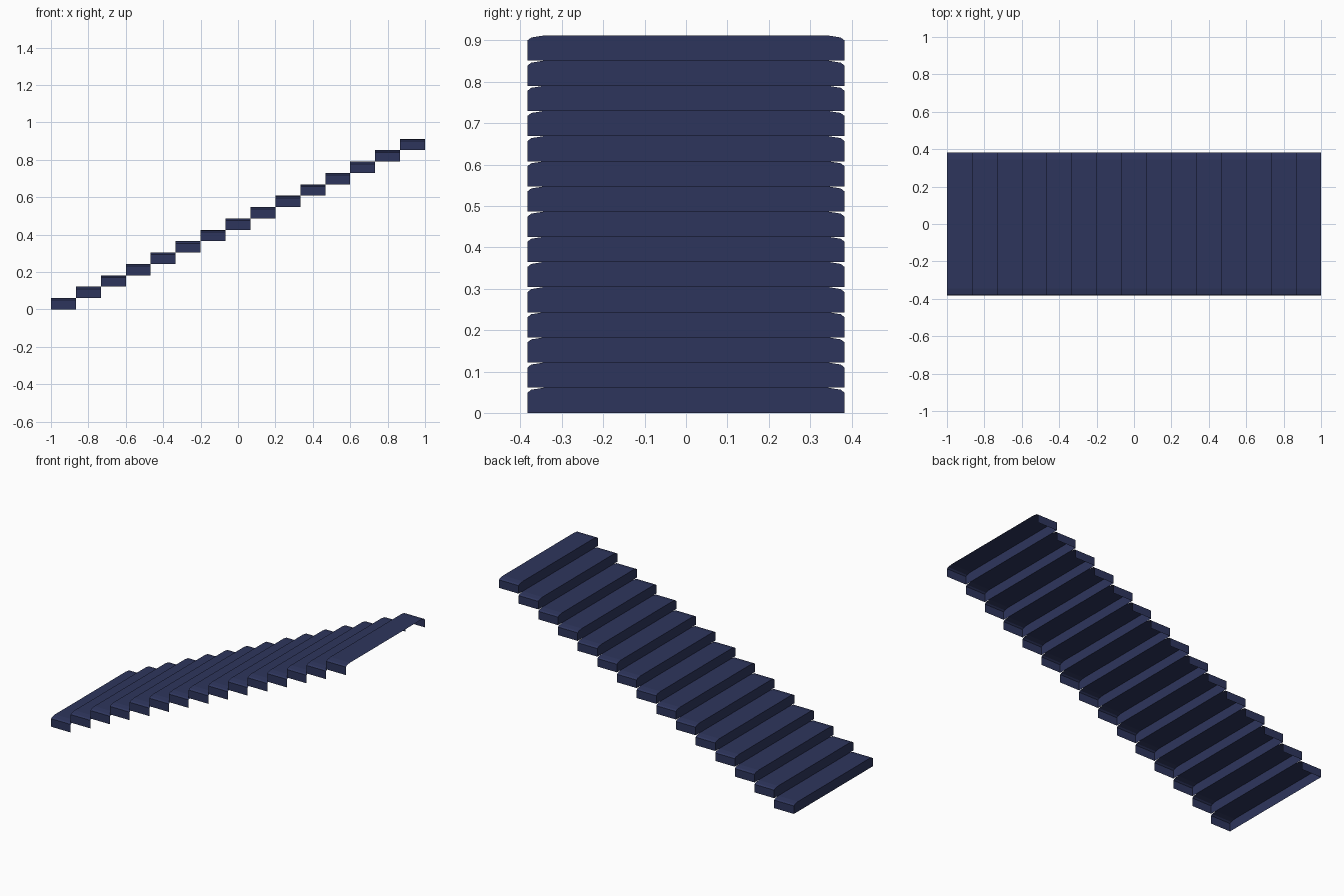
import bpy, bmesh

if "Cube" in bpy.data.objects:
    bpy.data.objects.remove(bpy.data.objects["Cube"])

STEPS = 15
RUN = 2.0 / STEPS      # depth of one step along x
RISE = 0.912 / STEPS   # height of one step

navy = bpy.data.materials.new("navy_blue")
navy.diffuse_color = (0.027, 0.036, 0.108, 1.0)
navy.use_nodes = True
navy.node_tree.nodes["Principled BSDF"].inputs["Base Color"].default_value = navy.diffuse_color

# Half cross-section of a step (y, z above step base), with eased top corners
half = [(0.383, 0.0), (0.383, 0.049), (0.374, 0.056), (0.344, RISE)]
profile = half + [(-y, z) for y, z in reversed(half)]


def make_step(i):
    """Thin shell: tread, side walls and riser, open below and at the back."""
    bm = bmesh.new()
    x0, z0 = -1 + i * RUN, i * RISE
    front = [bm.verts.new((x0, y, z0 + z)) for y, z in profile]
    back = [bm.verts.new((x0 + RUN, y, z0 + z)) for y, z in profile]
    # riser
    bm.faces.new(front)
    # side walls, eased corners and tread
    for k in range(len(profile) - 1):
        bm.faces.new((front[k + 1], front[k], back[k], back[k + 1]))
    bm.normal_update()
    # make the tread point up, the rest follows
    tread = max(bm.faces, key=lambda f: abs(f.normal.z) * f.calc_area())
    bmesh.ops.recalc_face_normals(bm, faces=bm.faces)
    bm.normal_update()
    if tread.normal.z < 0:
        bmesh.ops.reverse_faces(bm, faces=bm.faces)
    name = f"stair_step_{i + 1:02d}"
    mesh = bpy.data.meshes.new(name)
    bm.to_mesh(mesh)
    bm.free()
    mesh.materials.append(navy)
    obj = bpy.data.objects.new(name, mesh)
    bpy.context.collection.objects.link(obj)


# Flight of steps rising towards +x
for i in range(STEPS):
    make_step(i)
